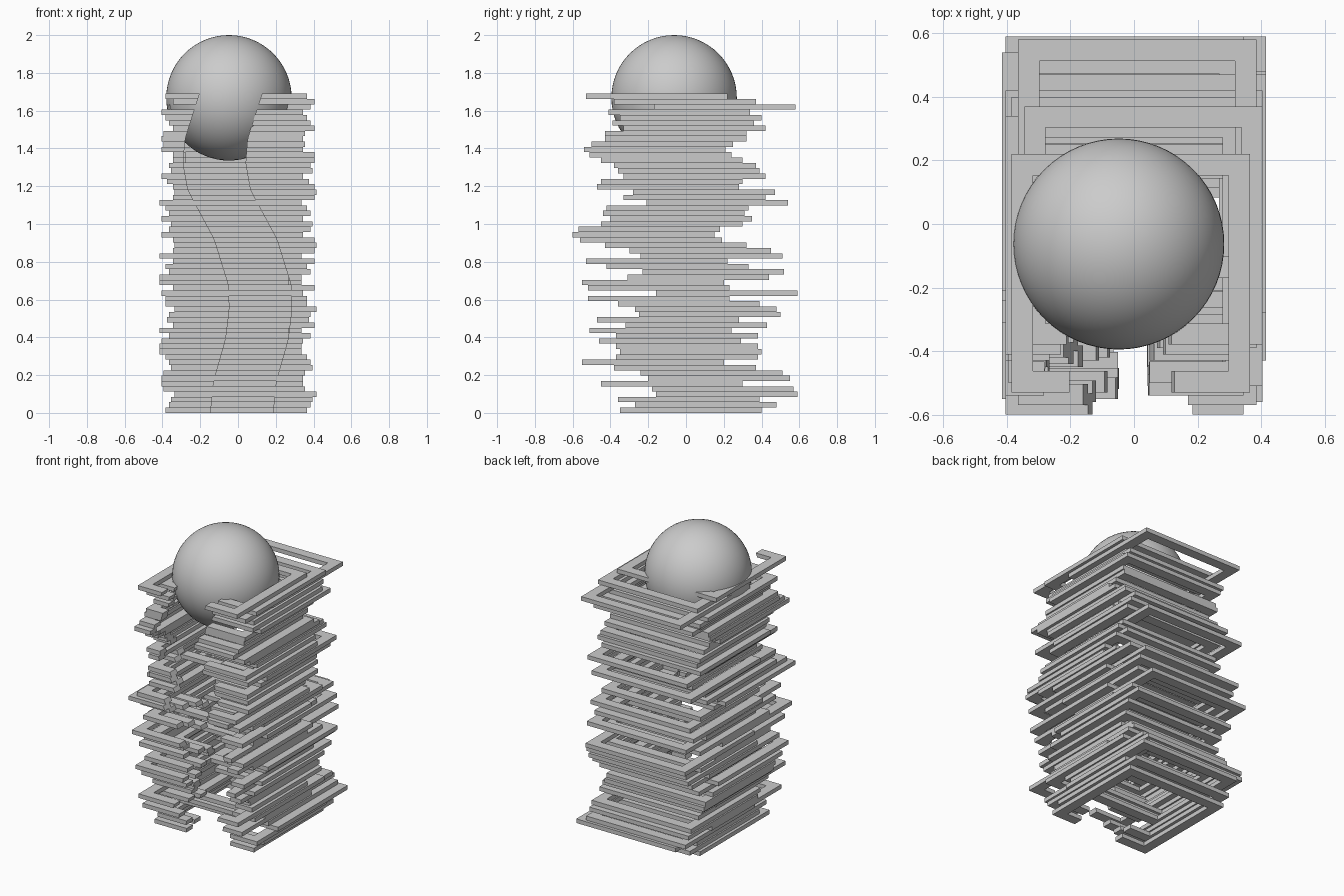
import bpy, bmesh, math

if "Cube" in bpy.data.objects:
    bpy.data.objects.remove(bpy.data.objects["Cube"])

LAYERS, TOP = 60, 1.69
STEP = TOP / LAYERS
SIZE, WALL, GAP = 0.75, 0.067, 0.165   # frame side, bar width, half gap

# Front edge and sideways shift of each frame, bottom to top (hundredths)
FRONT = [-35, -27, -36, -16, -18, -45, -20, -24, -38, -55, -37, -35, -37, -46, -37,
         -51, -32, -47, -25, -27, -36, -52, -16, -52, -55, -31, -23, -42, -53, -24,
         -30, -43, -56, -60, -57, -45, -40, -44, -42, -21, -33, -28, -47, -45, -33,
         -36, -38, -45, -51, -54, -50, -43, -43, -33, -39, -35, -41, -17, -38, -53]
SHIFT = [-1, 1, 2, 4, -2, -3, -3, -2, 2, 1, -1, -4, -4, -3, 1,
         -4, 3, 0, 1, 4, -1, -1, -3, 3, -4, -4, 1, -1, 3, -4,
         3, 4, 3, -3, 1, 2, -3, 1, -1, -4, 3, 4, 3, 0, -3,
         2, 1, 3, 3, -3, -2, -3, -2, 3, 1, -1, -3, 1, 3, -1]

# Centre line of the winding slot in the front: (z, x)
SLOT = [(0, .02), (.16, .035), (.39, .10), (.55, .12), (.68, .115), (.92, .04),
        (1.05, -.03), (1.18, -.10), (1.32, -.125), (1.45, -.115), (1.70, -.035)]


def slot_x(z):
    for (z0, x0), (z1, x1) in zip(SLOT, SLOT[1:]):
        if z <= z1:
            return x0 + (x1 - x0) * (z - z0) / (z1 - z0)
    return SLOT[-1][1]


def outline(cx, y, inset, z, cut):
    """One loop of a frame, opened at the slot if cut."""
    x0, x1 = cx - SIZE / 2 + inset, cx + SIZE / 2 - inset
    y0, y1 = y + inset, y + SIZE - inset
    pts = [(x1, y0, z), (x1, y1, z), (x0, y1, z), (x0, y0, z)]
    if cut:
        c = slot_x(z)
        pts = [(c + GAP, y0, z)] + pts + [(c - GAP, y0, z)]
    return pts


def add_frame(bm, i):
    cx, y = SHIFT[i] / 100, FRONT[i] / 100
    cut = y < -0.225            # frames set far back escape the slot
    z0, z1 = i * STEP, (i + 1) * STEP
    rings = [[bm.verts.new(p) for p in outline(cx, y, inset, z, cut)]
             for inset, z in ((0, z0), (0, z1), (WALL, z1), (WALL, z0))]
    n = len(rings[0])
    for k in range(n - 1 if cut else n):
        j = (k + 1) % n
        for a in range(4):
            r, s = rings[a], rings[(a + 1) % 4]
            bm.faces.new((r[k], r[j], s[j], s[k]))
    if cut:                     # bar ends at the slot
        bm.faces.new([r[0] for r in rings])
        bm.faces.new([r[-1] for r in reversed(rings)])


# Stack of shifted square frames
bm = bmesh.new()
for i in range(LAYERS):
    add_frame(bm, i)
bmesh.ops.recalc_face_normals(bm, faces=bm.faces)
mesh = bpy.data.meshes.new("stacked_frames")
bm.to_mesh(mesh)
bm.free()
bpy.context.collection.objects.link(bpy.data.objects.new("stacked_frames", mesh))

# Ball resting in the top of the stack
bpy.ops.mesh.primitive_uv_sphere_add(segments=64, ring_count=32, radius=0.332,
                                     location=(-0.048, -0.063, 1.668))
ball = bpy.context.object
ball.name = "ball"
bpy.ops.object.shade_smooth_by_angle(angle=math.radians(30))
